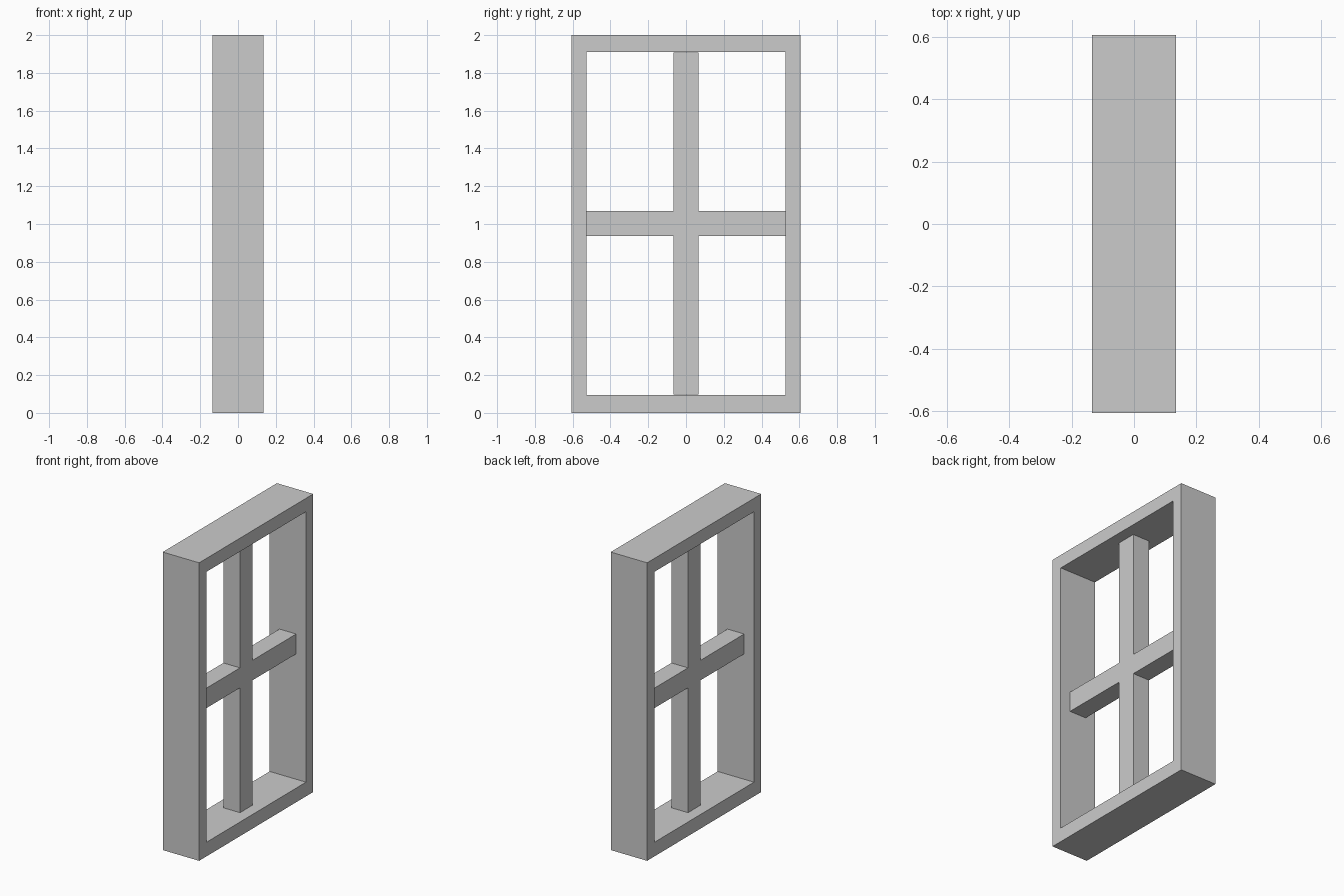
import bpy, bmesh

if "Cube" in bpy.data.objects:
    bpy.data.objects.remove(bpy.data.objects["Cube"])


def rect(y, z0, z1):
    return [(-y, z0), (y, z0), (y, z1), (-y, z1)]


def add_object(name, bm):
    bmesh.ops.recalc_face_normals(bm, faces=bm.faces)
    mesh = bpy.data.meshes.new(name)
    bm.to_mesh(mesh)
    bm.free()
    obj = bpy.data.objects.new(name, mesh)
    bpy.context.collection.objects.link(obj)
    return obj


# Outer window frame: mitred ring in the YZ plane, given depth along X
FRAME_X = 0.135
bm = bmesh.new()
rings = [[bm.verts.new((x, y, z)) for y, z in loop]
         for x, loop in ((-FRAME_X, rect(0.605, 0, 2)),
                         (FRAME_X, rect(0.605, 0, 2)),
                         (FRAME_X, rect(0.528, 0.095, 1.91)),
                         (-FRAME_X, rect(0.528, 0.095, 1.91)))]
for a, b in zip(rings, rings[1:] + rings[:1]):
    for i in range(4):
        j = (i + 1) % 4
        bm.faces.new((a[i], a[j], b[j], b[i]))
add_object("window_frame", bm)

# Crossed glazing bars: one plus-shaped profile extruded along X
BAR_X, W = 0.062, 0.067
Y, Z0, Z1, H0, H1 = 0.528, 0.098, 1.907, 0.936, 1.07
profile = [(-W, Z0), (W, Z0), (W, H0), (Y, H0), (Y, H1), (W, H1),
           (W, Z1), (-W, Z1), (-W, H1), (-Y, H1), (-Y, H0), (-W, H0)]
bm = bmesh.new()
face = bm.faces.new([bm.verts.new((-BAR_X, y, z)) for y, z in profile])
extruded = bmesh.ops.extrude_face_region(bm, geom=[face], use_keep_orig=True)
bmesh.ops.translate(bm, vec=(2 * BAR_X, 0, 0),
                    verts=[v for v in extruded["geom"]
                           if isinstance(v, bmesh.types.BMVert)])
add_object("glazing_bars", bm)
